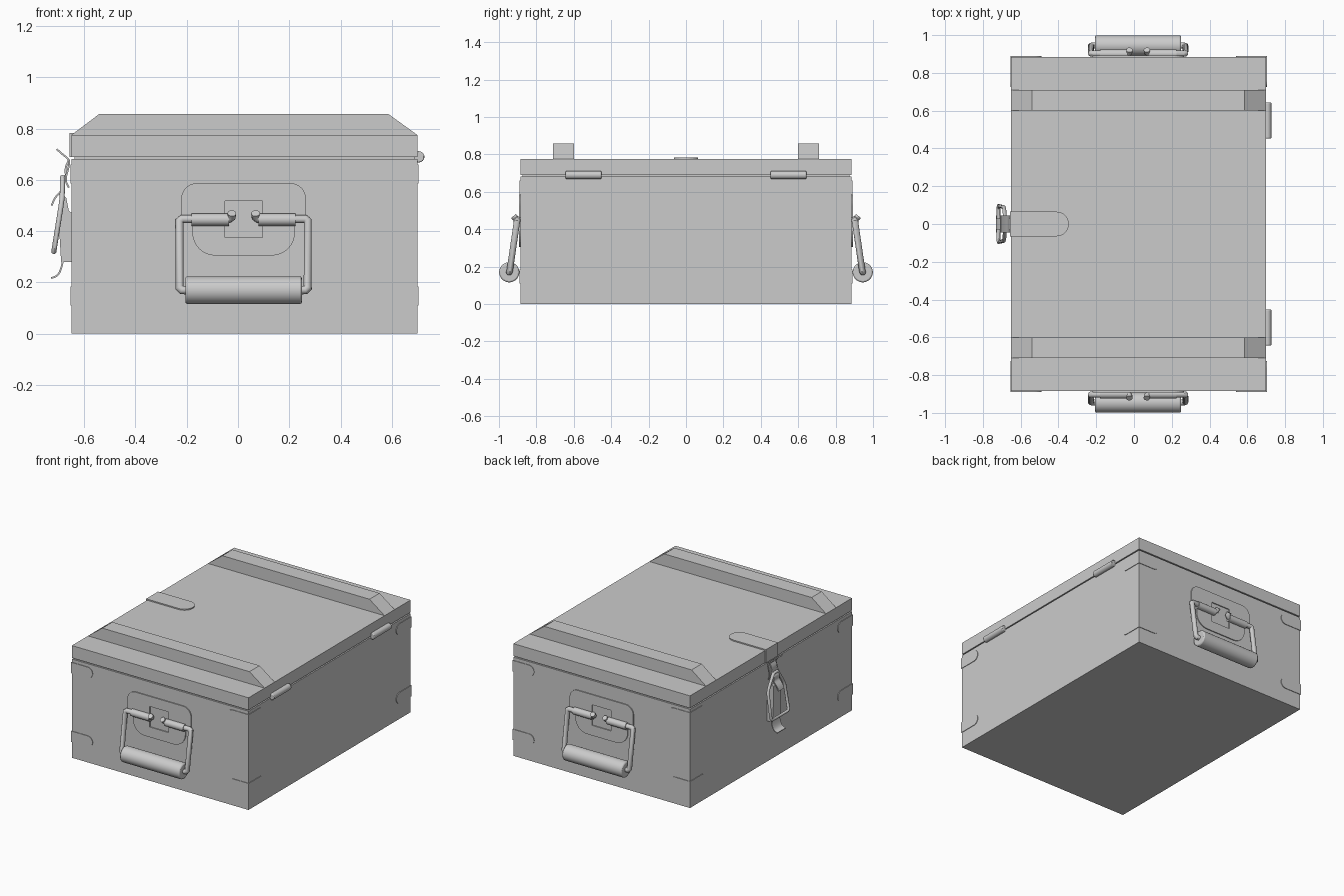
import bpy, bmesh, math
from mathutils import Vector as V

if "Cube" in bpy.data.objects:
    bpy.data.objects.remove(bpy.data.objects["Cube"])

X, Y, Z = V((1, 0, 0)), V((0, 1, 0)), V((0, 0, 1))
X0, X1, YH = -0.65, 0.70, 0.885      # box extents


def finish(name, bm, smooth=False):
    bmesh.ops.recalc_face_normals(bm, faces=bm.faces)
    me = bpy.data.meshes.new(name)
    bm.to_mesh(me)
    bm.free()
    ob = bpy.data.objects.new(name, me)
    bpy.context.collection.objects.link(ob)
    if smooth:
        shade(ob)
    return ob


def shade(ob):
    bpy.ops.object.select_all(action='DESELECT')
    ob.select_set(True)
    bpy.context.view_layer.objects.active = ob
    bpy.ops.object.shade_smooth_by_angle(angle=math.radians(35))


def prism(name, pts, origin, u, v, w, smooth=False):
    """Extrude the 2D outline pts (in u, v) along w."""
    bm = bmesh.new()
    f = bm.faces.new([bm.verts.new(V(origin) + u * a + v * b) for a, b in pts])
    r = bmesh.ops.extrude_face_region(bm, geom=[f])
    bmesh.ops.translate(bm, vec=w, verts=[g for g in r['geom'] if isinstance(g, bmesh.types.BMVert)])
    return finish(name, bm, smooth)


def box(name, x0, x1, y0, y1, z0, z1):
    return prism(name, [(x0, y0), (x1, y0), (x1, y1), (x0, y1)], (0, 0, z0), X, Y, Z * (z1 - z0))


def rounded(pts, n=8):
    """Outline from (u, v, corner radius) points with right-angled corners."""
    out = []
    for i, (a, b, r) in enumerate(pts):
        p = V((a, b))
        if r == 0:
            out.append(p)
            continue
        d0 = (V(pts[i - 1][:2]) - p).normalized()
        d1 = (V(pts[(i + 1) % len(pts)][:2]) - p).normalized()
        for k in range(n + 1):
            t = k / n * math.pi / 2
            out.append(p + d0 * r * (1 - math.sin(t)) + d1 * r * (1 - math.cos(t)))
    return out


def cylinder(name, centre, r, length, bevel=0.0):
    """Cylinder along one horizontal axis given by the length vector."""
    n = 32
    a = length.normalized()
    b = Z.cross(a)
    pts = [(r * math.cos(2 * math.pi * i / n), r * math.sin(2 * math.pi * i / n)) for i in range(n)]
    ob = prism(name, pts, V(centre) - length / 2, b, Z, length)
    if bevel:
        m = ob.modifiers.new("edge", 'BEVEL')
        m.width, m.segments, m.limit_method = bevel, 2, 'ANGLE'
        m.angle_limit = math.radians(40)
    shade(ob)
    return ob


def rod(name, pts, r, cyclic=False):
    cu = bpy.data.curves.new(name, 'CURVE')
    cu.dimensions = '3D'
    cu.bevel_depth, cu.bevel_resolution, cu.use_fill_caps = r, 4, True
    sp = cu.splines.new('POLY')
    sp.points.add(len(pts) - 1)
    for p, c in zip(sp.points, pts):
        p.co = (*c, 1)
    sp.use_cyclic_u = cyclic
    ob = bpy.data.objects.new(name, cu)
    bpy.context.collection.objects.link(ob)
    bpy.ops.object.select_all(action='DESELECT')
    ob.select_set(True)
    bpy.context.view_layer.objects.active = ob
    bpy.ops.object.convert(target='MESH')
    shade(bpy.context.object)


def ribbon(name, path, half_width, thick):
    """Curved sheet-metal strip: path in (x, z), width along y."""
    p = [V(q) for q in path]
    for _ in range(2):
        q = [p[0]]
        for a, b in zip(p, p[1:]):
            q += [a.lerp(b, 0.25), a.lerp(b, 0.75)]
        p = q + [p[-1]]
    left, right = [], []
    for i, c in enumerate(p):
        d = (p[min(i + 1, len(p) - 1)] - p[max(i - 1, 0)]).normalized()
        n = V((-d.y, d.x)) * thick / 2
        left.append(c + n)
        right.append(c - n)
    prism(name, left + right[::-1], (0, -half_width, 0), X, Z, Y * half_width * 2, True)


# body, recessed seam and lid
box("box_body", X0, X1, -YH, YH, 0, 0.682)
box("lid_seam", X0 + 0.012, X1 - 0.012, -YH + 0.012, YH - 0.012, 0.68, 0.692)
box("lid", X0, X1, -YH, YH, 0.69, 0.775)

# lid battens with sloped ends
for s in (-1, 1):
    prism("lid_batten", [(X0, 0.775), (X1, 0.775), (0.585, 0.858), (-0.54, 0.858)],
          (0, s * 0.6, 0), X, Z, Y * s * 0.11)

# corner straps wrapped round every vertical edge
T = 0.004
strap = rounded([(-T, -0.0375, 0), (0.16, -0.0375, 0.0375), (0.16, 0.0375, 0.0375), (-T, 0.0375, 0)])
for z in (0.6225, 0.1475):
    for sy in (-1, 1):
        for xc, sx in ((X0, -1), (X1, 1)):
            prism("corner_strap_end", strap, (xc, sy * YH, z), X * -sx, Z, Y * sy * T)
            prism("corner_strap_side", strap, (xc, sy * YH, z), Y * -sy, Z, X * sx * T)

# hinges
for s in (-1, 1):
    cylinder("hinge_barrel", (0.705, s * 0.548, 0.69), 0.022, Y * 0.19, 0.004)

# carrying handles on both ends
CX = 0.022
plate = rounded([(-0.2, 0.305, 0.09), (0.2, 0.305, 0.09), (0.2, 0.46, 0), (0.243, 0.46, 0),
                 (0.243, 0.587, 0.06), (-0.243, 0.587, 0.06), (-0.243, 0.46, 0), (-0.2, 0.46, 0)])
for s in (-1, 1):
    ob = prism("handle_plate", plate, (CX, s * (YH - 0.002), 0), X, Z, Y * s * 0.009)
    cut = box("window_cutter", CX - 0.073, CX + 0.073, s * YH - 0.05, s * YH + 0.05, 0.375, 0.517)
    cut.hide_render = True
    m = ob.modifiers.new("window", 'BOOLEAN')
    m.operation, m.object, m.solver = 'DIFFERENCE', cut, 'EXACT'
    bpy.ops.object.select_all(action='DESELECT')
    ob.select_set(True)
    bpy.context.view_layer.objects.active = ob
    bpy.ops.object.modifier_apply(modifier="window")
    bpy.data.objects.remove(cut)
    for k in (-1, 1):
        cylinder("handle_sleeve", (CX + k * 0.13, s * 0.9, 0.445), 0.024, X * 0.145)
        rod("handle_bail", [(CX + k * a, s * b, c) for a, b, c in (
            (0.046, 0.922, 0.47), (0.047, 0.908, 0.455), (0.06, 0.902, 0.447), (0.24, 0.902, 0.447),
            (0.25, 0.904, 0.44), (0.25, 0.942, 0.18), (0.24, 0.945, 0.17), (0.2, 0.945, 0.17))], 0.017)
    cylinder("handle_grip", (CX, s * 0.945, 0.17), 0.054, X * 0.455, 0.008)

# latch: tongue on the lid, folded down the side
tongue = rounded([(X0 - 0.006, -0.065, 0), (-0.345, -0.065, 0.065),
                  (-0.345, 0.065, 0.065), (X0 - 0.006, 0.065, 0)])
prism("latch_tongue", tongue, (0, 0, 0.773), X, Y, Z * 0.01)
box("latch_tongue_fold", X0 - 0.007, X0 + 0.002, -0.065, 0.065, 0.69, 0.783)
ribbon("latch_catch", [(-0.707, 0.72), (-0.685, 0.7), (-0.658, 0.68), (-0.66, 0.65),
                       (-0.675, 0.6), (-0.66, 0.57)], 0.045, 0.007)
ribbon("latch_hook", [(-0.658, 0.68), (-0.675, 0.645), (-0.67, 0.61), (-0.695, 0.59),
                      (-0.685, 0.56), (-0.715, 0.53), (-0.727, 0.5)], 0.03, 0.007)

# latch: housing, lever tail and wire loop
prism("latch_housing", [(-0.648, 0.28), (-0.69, 0.28), (-0.697, 0.4), (-0.697, 0.53), (-0.685, 0.543),
                        (-0.67, 0.53), (-0.66, 0.48), (-0.648, 0.47)],
      (0, -0.042, 0), X, Z, Y * 0.084)
ribbon("latch_lever_tail", [(-0.68, 0.3), (-0.69, 0.25), (-0.705, 0.225), (-0.729, 0.217)], 0.045, 0.007)
loop = [(-0.718, 0.085, 0.32), (-0.716, 0.096, 0.335), (-0.69, 0.09, 0.5), (-0.686, 0.075, 0.53),
        (-0.684, 0.03, 0.6), (-0.684, 0.02, 0.61)]
rod("latch_wire_loop", loop + [(a, -b, c) for a, b, c in reversed(loop)], 0.01, True)
